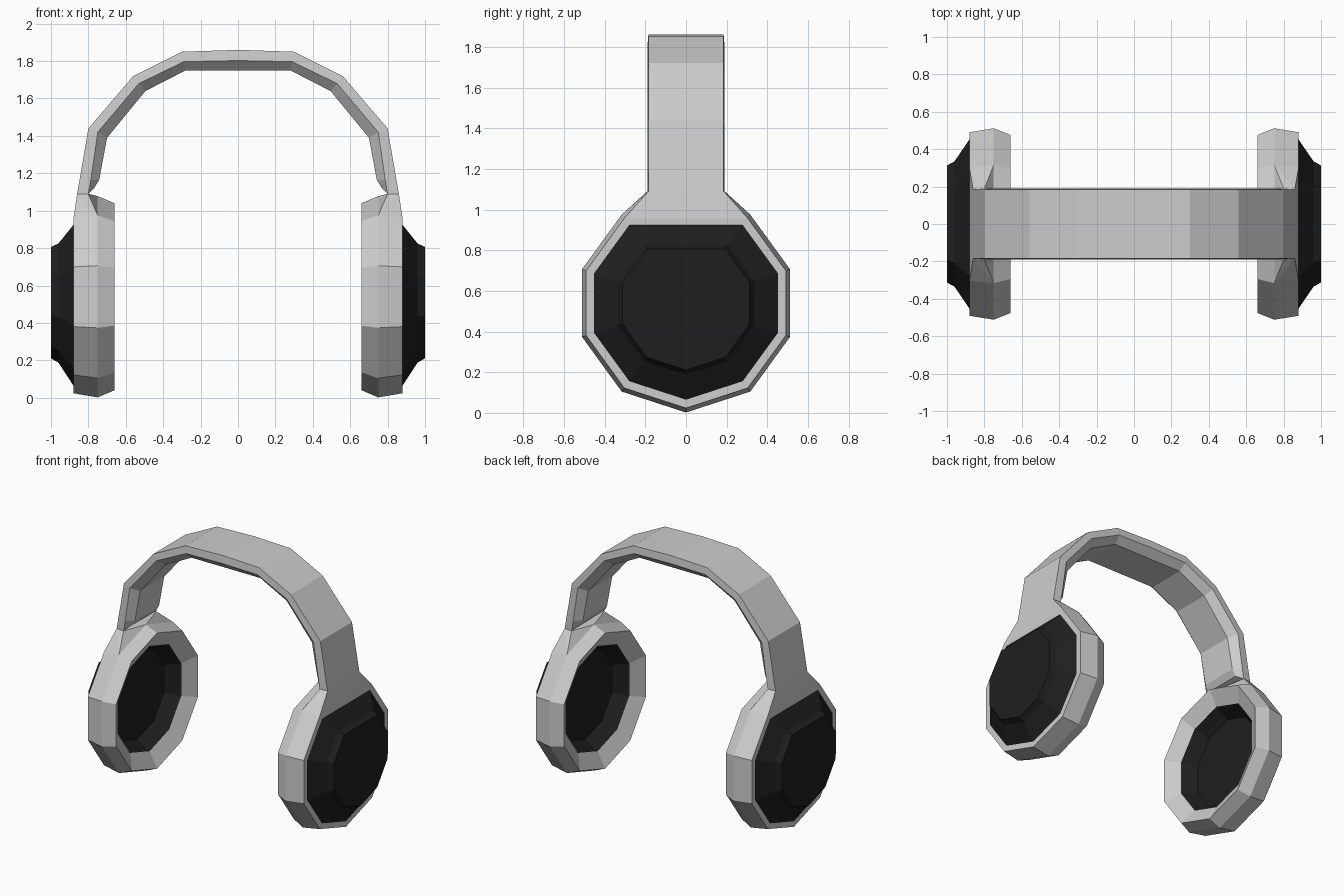
import bpy, bmesh, math

if "Cube" in bpy.data.objects:
    bpy.data.objects.remove(bpy.data.objects["Cube"])

CZ = 0.54      # height of the ear cup centre
N = 10         # sides of the ear cups


def material(name, v):
    m = bpy.data.materials.new(name)
    m.diffuse_color = (v, v, v, 1)
    m.use_nodes = True
    m.node_tree.nodes["Principled BSDF"].inputs["Base Color"].default_value = m.diffuse_color
    return m


grey = material("light grey", 0.61)
black = material("soft black", 0.0135)


def finish(bm, name, mat):
    """Turn a right-hand bmesh into an object mirrored over x."""
    bmesh.ops.remove_doubles(bm, verts=bm.verts, dist=1e-5)
    bmesh.ops.recalc_face_normals(bm, faces=bm.faces)
    me = bpy.data.meshes.new(name)
    bm.to_mesh(me)
    bm.free()
    me.materials.append(mat)
    ob = bpy.data.objects.new(name, me)
    bpy.context.collection.objects.link(ob)
    mod = ob.modifiers.new("mirror", 'MIRROR')
    mod.use_axis[0] = True
    mod.use_clip = True
    mod.merge_threshold = 0.0005
    return ob


def ring(x, r, flat=False):
    """Decagon pointing down; flat drops the top corner to its neighbours."""
    pts = []
    for k in range(N):
        a = 2 * math.pi * k / N
        z = -r * math.cos(a)
        if flat and k == N // 2:
            z = r * math.cos(math.pi / 5)
        pts.append((x, r * math.sin(a), CZ + z))
    return pts


def loft(name, mat, sections, cap_end=False):
    bm = bmesh.new()
    rows = [[bm.verts.new(p) for p in s] for s in sections]
    n = len(rows[0])
    for a, b in zip(rows, rows[1:]):
        for i in range(n):
            j = (i + 1) % n
            bm.faces.new((a[i], a[j], b[j], b[i]))
    if cap_end:
        bm.faces.new(rows[-1])
    return finish(bm, name, mat)


# Padded ear cup shells, sloping in to the opening
loft("ear_cup", grey, [ring(0.72, 0.387), ring(0.66, 0.50), ring(0.75, 0.538),
                       ring(0.88, 0.516, True), ring(0.88, 0.475, True)])

# Black outer covers
loft("outer_cover", black, [ring(0.88, 0.475, True), ring(0.96, 0.352, True),
                            ring(1.0, 0.329, True)], cap_end=True)

# Black recessed speaker faces, turned towards the head
speaker = loft("inner_speaker", black, [ring(0.72, 0.387), ring(0.82, 0.325)],
               cap_end=True)
if speaker.data.polygons[-1].normal.x > 0:
    speaker.data.flip_normals()

# Headband: outer, middle and inner (x, z) of each cross-section
path = [((0.0, 1.86), (0.0, 1.803), (0.0, 1.75)),
        ((0.30, 1.85), (0.29, 1.797), (0.28, 1.75)),
        ((0.56, 1.72), (0.53, 1.68), (0.495, 1.64)),
        ((0.80, 1.44), (0.75, 1.42), (0.70, 1.39)),
        ((0.847, 1.165), (0.787, 1.165), (0.742, 1.165)),
        ((0.86, 1.09), (0.80, 1.09), (0.77, 1.12))]
widths = (0.185, 0.19, 0.14)


def band_section(points):
    side = [(x, w, z) for (x, z), w in zip(points, widths)]
    return side + [(x, -y, z) for x, y, z in reversed(side)]


loft("headband", grey, [band_section(p) for p in path], cap_end=True)

# Necks joining the headband to the cups
bm = bmesh.new()
outer, rim = ring(0.88, 0.516, True), ring(0.75, 0.538)
pts = [outer[4], outer[6], rim[4], rim[5], rim[6]]
for s in (-1, 1):
    pts += [(0.86, s * 0.185, 1.09), (0.80, s * 0.19, 1.09)]
verts = [bm.verts.new(p) for p in pts]
bmesh.ops.convex_hull(bm, input=verts)
bmesh.ops.dissolve_limit(bm, angle_limit=0.02, verts=bm.verts, edges=bm.edges)
finish(bm, "band_neck", grey)
